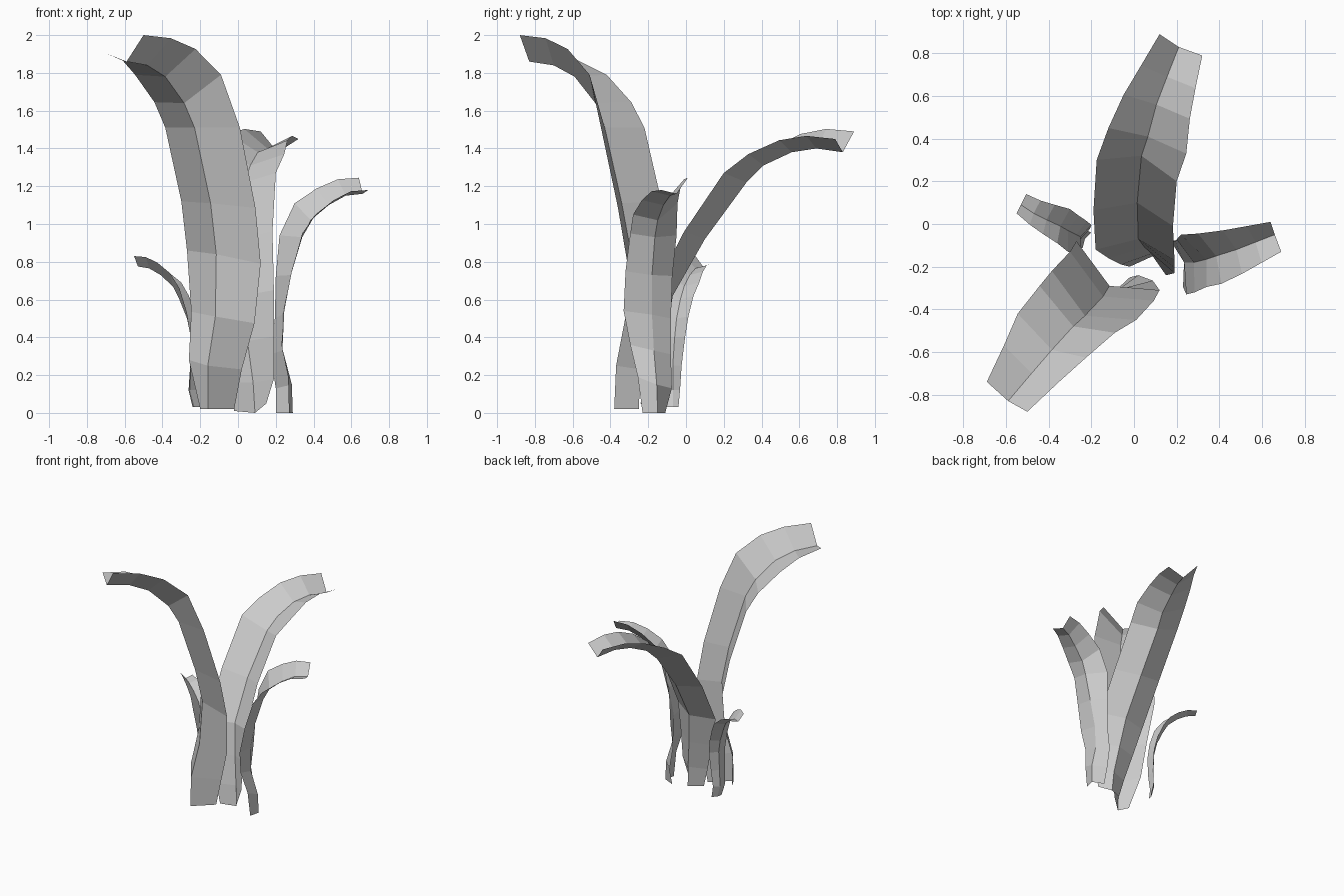
import bpy
from mathutils import Vector


def sample(keys, row):
    """Interpolate an edge offset between its key rows."""
    rows = sorted(keys)
    for a, b in zip(rows, rows[1:]):
        if a <= row <= b:
            return Vector(keys[a]).lerp(Vector(keys[b]), (row - a) / (b - a))


def leaf(name, keel, side_a, side_b):
    """V-folded open strip: a keel path with an edge offset on each side."""
    verts, faces = [], []
    for i, p in enumerate(keel):
        p = Vector(p)
        verts += [p + sample(side_a, i), p, p + sample(side_b, i)]
    for i in range(len(keel) - 1):
        for j in range(2):
            k = 3 * i + j
            faces.append((k, k + 1, k + 4, k + 3))
    mesh = bpy.data.meshes.new(name)
    mesh.from_pydata(verts, [], faces)
    mesh.update()
    obj = bpy.data.objects.new(name, mesh)
    bpy.context.collection.objects.link(obj)
    return obj


# Tall leaf arching to the front left
leaf("tall_front_leaf",
     [(-.16, -.38, .02), (-.16, -.37, .25), (-.12, -.32, .51), (-.115, -.29, .84),
      (-.145, -.34, 1.11), (-.23, -.43, 1.51), (-.285, -.48, 1.64),
      (-.385, -.59, 1.78), (-.48, -.70, 1.84), (-.59, -.83, 1.86)],
     {0: (-.04, .08, 0), 1: (-.10, .14, .03), 3: (-.155, .21, .02),
      5: (-.155, .21, 0), 7: (-.16, .17, .01), 9: (-.10, .09, .04)},
     {0: (.14, .13, 0), 1: (.18, .13, -.02), 3: (.235, -.02, -.05),
      5: (.24, -.02, 0), 6: (.195, -.03, .15), 9: (.09, -.05, .14)})

# Middle-height leaf arching to the back
leaf("back_leaf",
     [(.09, -.15, 0), (.08, -.14, .16), (.05, -.11, .38), (.02, -.07, .62),
      (.015, .10, .92), (.035, .32, 1.22), (.065, .41, 1.31),
      (.105, .56, 1.38), (.155, .69, 1.40), (.21, .83, 1.38)],
     {0: (.06, -.09, .05), 1: (.11, -.09, .02), 3: (.17, -.10, .03),
      5: (.165, -.12, .05), 6: (.18, -.08, .06), 9: (.11, -.04, .07)},
     {0: (-.11, -.05, .01), 1: (-.14, -.05, 0), 3: (-.20, -.05, 0),
      5: (-.21, -.02, .08), 6: (-.185, .04, .09), 9: (-.09, .06, .11)})

# Leaf arching to the right
leaf("right_leaf",
     [(.29, -.15, 0), (.285, -.155, .15), (.235, -.17, .33), (.235, -.18, .52),
      (.28, -.18, .73), (.34, -.165, .93), (.385, -.15, 1.02),
      (.48, -.12, 1.10), (.57, -.085, 1.15), (.66, -.05, 1.16)],
     {0: (-.09, .04, 0), 1: (-.085, .08, -.02), 3: (-.04, .10, -.02),
      5: (-.12, .115, .01), 6: (-.085, .105, .09), 9: (-.02, .06, .085)},
     {0: (-.02, -.08, 0), 1: (-.02, -.10, .04), 3: (.01, -.15, .02),
      5: (0, -.13, .02), 6: (.025, -.13, .03), 9: (.03, -.08, .02)})

# Small leaf arching to the left
leaf("small_left_leaf",
     [(-.23, -.07, .03), (-.255, -.07, .12), (-.25, -.07, .25), (-.25, -.06, .40),
      (-.27, -.05, .50), (-.31, -.03, .60), (-.345, -.01, .67),
      (-.41, .02, .73), (-.47, .05, .765), (-.53, .09, .775)],
     {0: (-.01, -.04, 0), 3: (0, -.08, 0), 5: (0, -.10, .06),
      6: (-.015, -.08, .07), 9: (-.02, -.04, .055)},
     {0: (.03, .03, 0), 3: (.05, .055, 0), 5: (.05, .07, .02),
      6: (.045, .08, .02), 9: (.025, .05, .015)})
